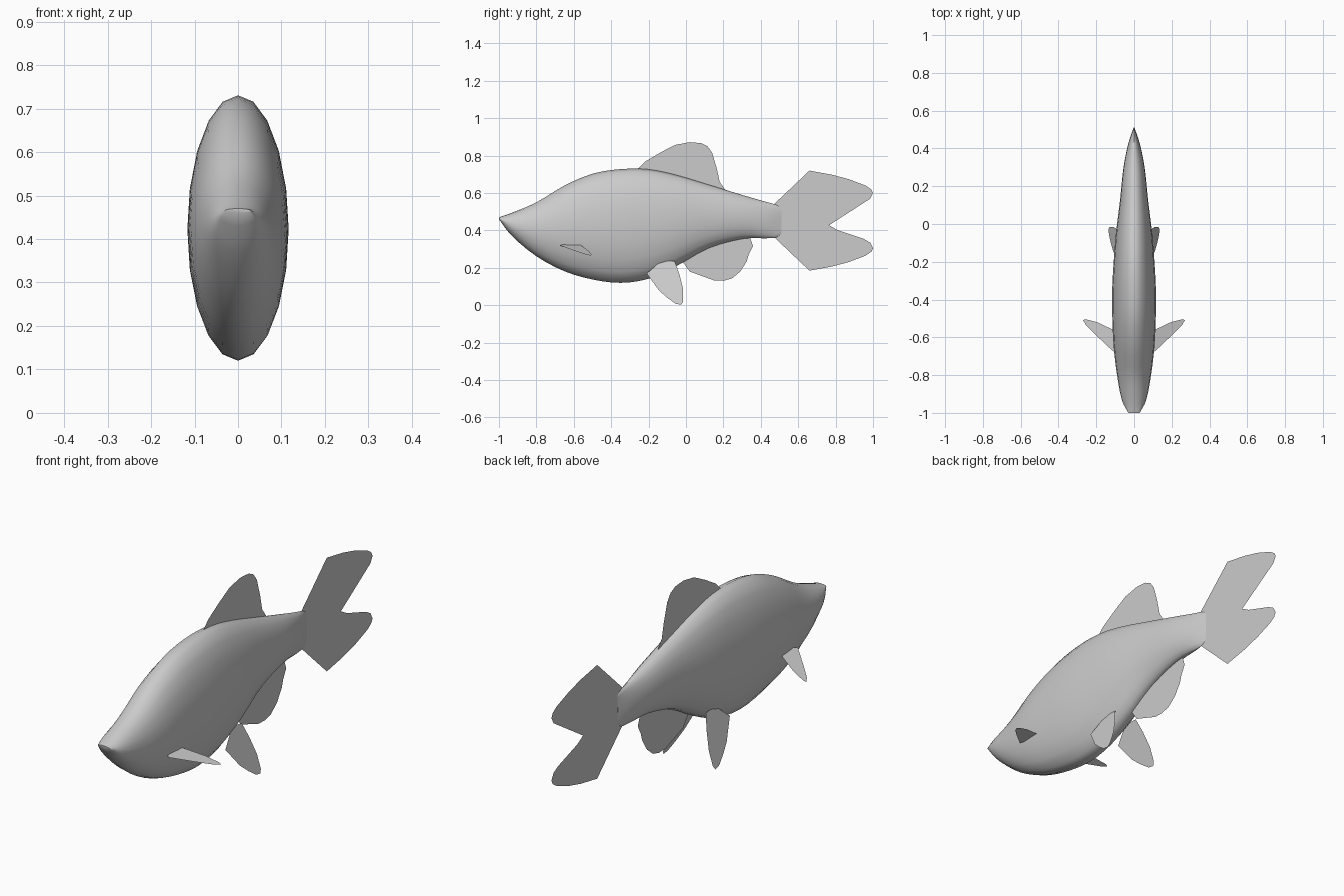
import bpy, bmesh, math
from mathutils import Vector

cube = bpy.data.objects.get("Cube")
if cube:
    bpy.data.objects.remove(cube, do_unlink=True)

GREY = (0.6, 0.6, 0.6, 1)
mat = bpy.data.materials.new("fish_grey")
mat.use_nodes = True
mat.diffuse_color = GREY
mat.node_tree.nodes["Principled BSDF"].inputs["Base Color"].default_value = GREY


def finish(name, bm):
    mesh = bpy.data.meshes.new(name)
    bm.to_mesh(mesh)
    bm.free()
    mesh.materials.append(mat)
    obj = bpy.data.objects.new(name, mesh)
    bpy.context.collection.objects.link(obj)
    return obj


def smooth_path(points, steps):
    """Catmull-Rom interpolation through the points."""
    pts = [Vector(p) for p in points]
    pts = [2 * pts[0] - pts[1]] + pts + [2 * pts[-1] - pts[-2]]
    out = []
    for a, b, c, d in zip(pts, pts[1:], pts[2:], pts[3:]):
        for i in range(steps):
            t = i / steps
            out.append(0.5 * (2 * b + (c - a) * t + (2 * a - 5 * b + 4 * c - d) * t * t
                              + (3 * b - a - 3 * c + d) * t ** 3))
    return out + [pts[-2]]


def flat_fin(name, outline, place):
    """Thin single-sheet fin; place turns outline pairs into 3D points."""
    bm = bmesh.new()
    face = bm.faces.new([bm.verts.new(place(a, b)) for a, b in outline])
    bmesh.ops.triangulate(bm, faces=[face])
    return finish(name, bm)


# Body stations: y, top z, bottom z, half width
stations = [
    (-1, .47, .46, .03), (-.93, .495, .37, .065), (-.8, .55, .262, .09),
    (-.65, .64, .182, .108), (-.5, .703, .138, .115), (-.35, .728, .12, .116),
    (-.2, .727, .142, .108), (-.05, .696, .21, .096), (.12, .645, .305, .075),
    (.3, .59, .355, .056), (.42, .555, .358, .032), (.48, .538, .362, .013),
    (.51, .518, .385, .002)]
SIDES = 20
bm = bmesh.new()
rings = []
for y, top, bottom, half in smooth_path(stations, 3):
    ring = []
    for i in range(SIDES):
        a = math.tau * i / SIDES
        ring.append(bm.verts.new((half * math.sin(a), y,
                                  (top + bottom) / 2 + (top - bottom) / 2 * math.cos(a))))
    rings.append(ring)
for r, s in zip(rings, rings[1:]):
    for i in range(SIDES):
        j = (i + 1) % SIDES
        bm.faces.new((r[i], r[j], s[j], s[i]))
bm.faces.new(rings[0])
bm.faces.new(rings[-1])
bmesh.ops.recalc_face_normals(bm, faces=bm.faces)
body = finish("body", bm)
bpy.context.view_layer.objects.active = body
body.select_set(True)
bpy.ops.object.shade_smooth_by_angle(angle=math.radians(50))

# Fins on the centre plane, outlines as y, z
middle = lambda y, z: (0, y, z)
flat_fin("dorsal_fin", [
    (-.2, .65), (-.26, .728), (-.22, .767), (-.14, .815), (-.06, .857), (.02, .872),
    (.08, .867), (.115, .85), (.14, .815), (.165, .73), (.18, .66), (.212, .615),
    (.2, .56)], middle)
flat_fin("anal_fin", [
    (-.02, .27), (-.02, .235), (.02, .18), (.09, .155), (.15, .133), (.2, .131),
    (.245, .143), (.29, .18), (.325, .235), (.335, .27), (.358, .315), (.34, .37),
    (.2, .4)], middle)

# Forked tail: upper half outline mirrored about its centre height
TAIL_Z = .4525
upper = [(.465, .535), (.66, .72), (.78, .698), (.87, .674), (.96, .64), (.99, .62),
         (1, .6), (.985, .57), (.95, .55), (.88, .53), (.81, .503), (.765, .477)]
lower = [(y, 2 * TAIL_Z - z) for y, z in reversed(upper)]
flat_fin("tail_fin", upper + [(.74, TAIL_Z)] + lower, middle)

# Paired fins, sloping outwards and down
pelvic = [(-.21, .17), (-.13, .24), (-.06, .235), (-.035, .165), (-.015, .085),
          (-.015, .02), (-.025, .003), (-.055, .008), (-.1, .04), (-.145, .08)]
pectoral = [(.09, -.57), (.195, -.52), (.255, -.505), (.27, -.508), (.255, -.535),
            (.2, -.59), (.11, -.675), (.08, -.64)]
for side, s in (("left", 1), ("right", -1)):
    flat_fin(side + "_pelvic_fin", pelvic,
             lambda y, z: (s * (.075 + .32 * (.19 - z)), y, z))
    flat_fin(side + "_pectoral_fin", pectoral,
             lambda x, y: (s * x, y, .32 - .34 * (x - .11)))
